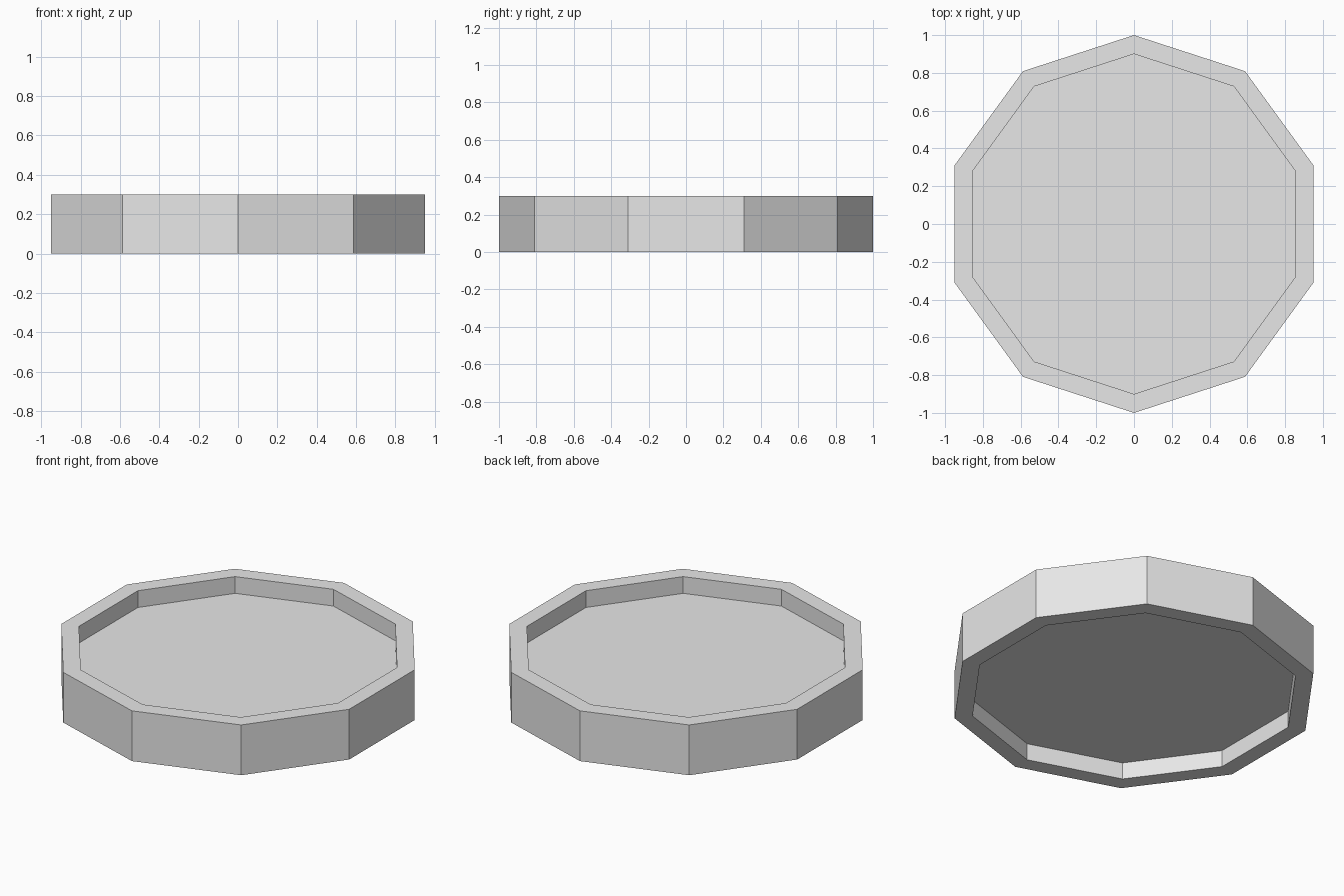
import bpy
import bmesh
from math import cos, sin, pi

cube = bpy.data.objects.get("Cube")
if cube:
    bpy.data.objects.remove(cube, do_unlink=True)

SIDES = 10
RADIUS, INNER_RADIUS = 1.0, 0.9
HEIGHT, RECESS = 0.3, 0.1

grey = bpy.data.materials.new("light grey")
grey.use_nodes = True
grey.diffuse_color = (0.8, 0.8, 0.8, 1)
grey.node_tree.nodes["Principled BSDF"].inputs["Base Color"].default_value = (0.8, 0.8, 0.8, 1)


def ring(bm, radius, z):
    """Ten-sided loop with a corner pointing to the back."""
    angles = [pi / 2 + 2 * pi * i / SIDES for i in range(SIDES)]
    return [bm.verts.new((radius * cos(a), radius * sin(a), z)) for a in angles]


# Profile from the lower panel, round the rim, to the upper panel
profile = [
    (INNER_RADIUS, RECESS),
    (INNER_RADIUS, 0),
    (RADIUS, 0),
    (RADIUS, HEIGHT),
    (INNER_RADIUS, HEIGHT),
    (INNER_RADIUS, HEIGHT - RECESS),
]

bm = bmesh.new()
rings = [ring(bm, r, z) for r, z in profile]
for low, high in zip(rings, rings[1:]):
    for i in range(SIDES):
        j = (i + 1) % SIDES
        bm.faces.new((low[i], low[j], high[j], high[i]))

# Flat recessed panels, underneath and on top
bm.faces.new(rings[0][::-1])
bm.faces.new(rings[-1])
bmesh.ops.recalc_face_normals(bm, faces=bm.faces)

mesh = bpy.data.meshes.new("recessed_disc")
bm.to_mesh(mesh)
bm.free()
mesh.materials.append(grey)
disc = bpy.data.objects.new("recessed_disc", mesh)
bpy.context.collection.objects.link(disc)
